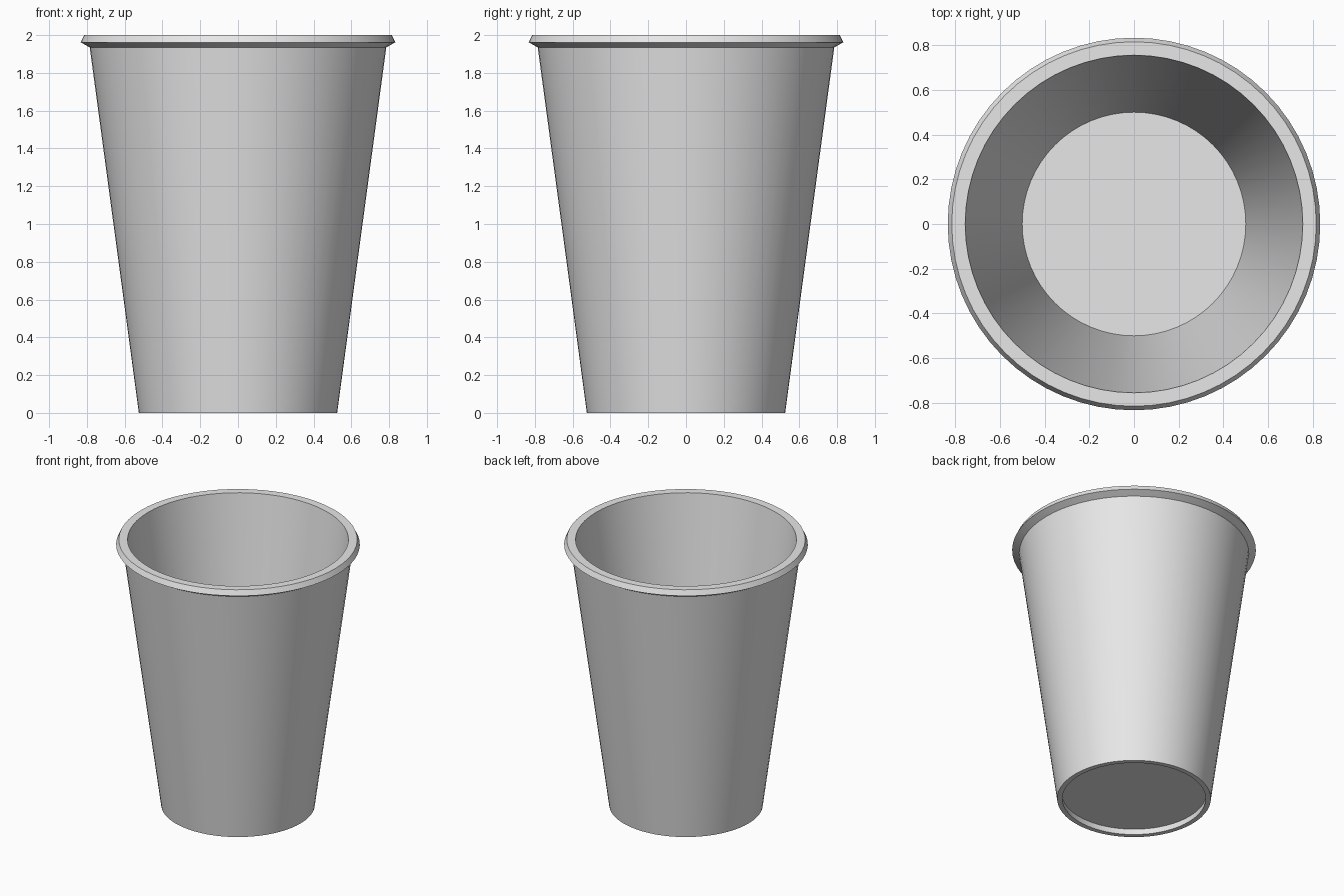
import bpy
import bmesh
import math

cube = bpy.data.objects.get("Cube")
if cube:
    bpy.data.objects.remove(cube)

SEGMENTS = 64

grey = bpy.data.materials.new("light grey")
grey.use_nodes = True
colour = (0.8, 0.8, 0.8, 1)
grey.diffuse_color = colour
grey.node_tree.nodes["Principled BSDF"].inputs["Base Color"].default_value = colour


def lathe(name, profile):
    """Spin an (r, z) profile around z; points at r = 0 merge into one pole."""
    bm = bmesh.new()
    verts = [bm.verts.new((r, 0, z)) for r, z in profile]
    edges = [bm.edges.new(pair) for pair in zip(verts, verts[1:])]
    bmesh.ops.spin(bm, geom=verts + edges, axis=(0, 0, 1), cent=(0, 0, 0),
                   angle=math.tau, steps=SEGMENTS, use_merge=True)
    bmesh.ops.remove_doubles(bm, verts=bm.verts[:], dist=1e-4)
    bmesh.ops.recalc_face_normals(bm, faces=bm.faces[:])
    mesh = bpy.data.meshes.new(name)
    bm.to_mesh(mesh)
    bm.free()
    mesh.materials.append(grey)
    obj = bpy.data.objects.new(name, mesh)
    bpy.context.collection.objects.link(obj)
    bpy.ops.object.select_all(action="DESELECT")
    obj.select_set(True)
    bpy.context.view_layer.objects.active = obj
    bpy.ops.object.shade_smooth_by_angle(angle=math.radians(25))
    return obj


# Tapered cup: recessed base, outer wall, flared lip, inner wall and floor
lathe("cup", [
    (0, 0.045), (0.495, 0.045), (0.49, 0),   # recess under the base
    (0.525, 0), (0.785, 1.935),              # outer wall
    (0.833, 1.962), (0.815, 2), (0.755, 2),  # lip
    (0.5, 0.07), (0, 0.07),                  # inner wall and floor
])
